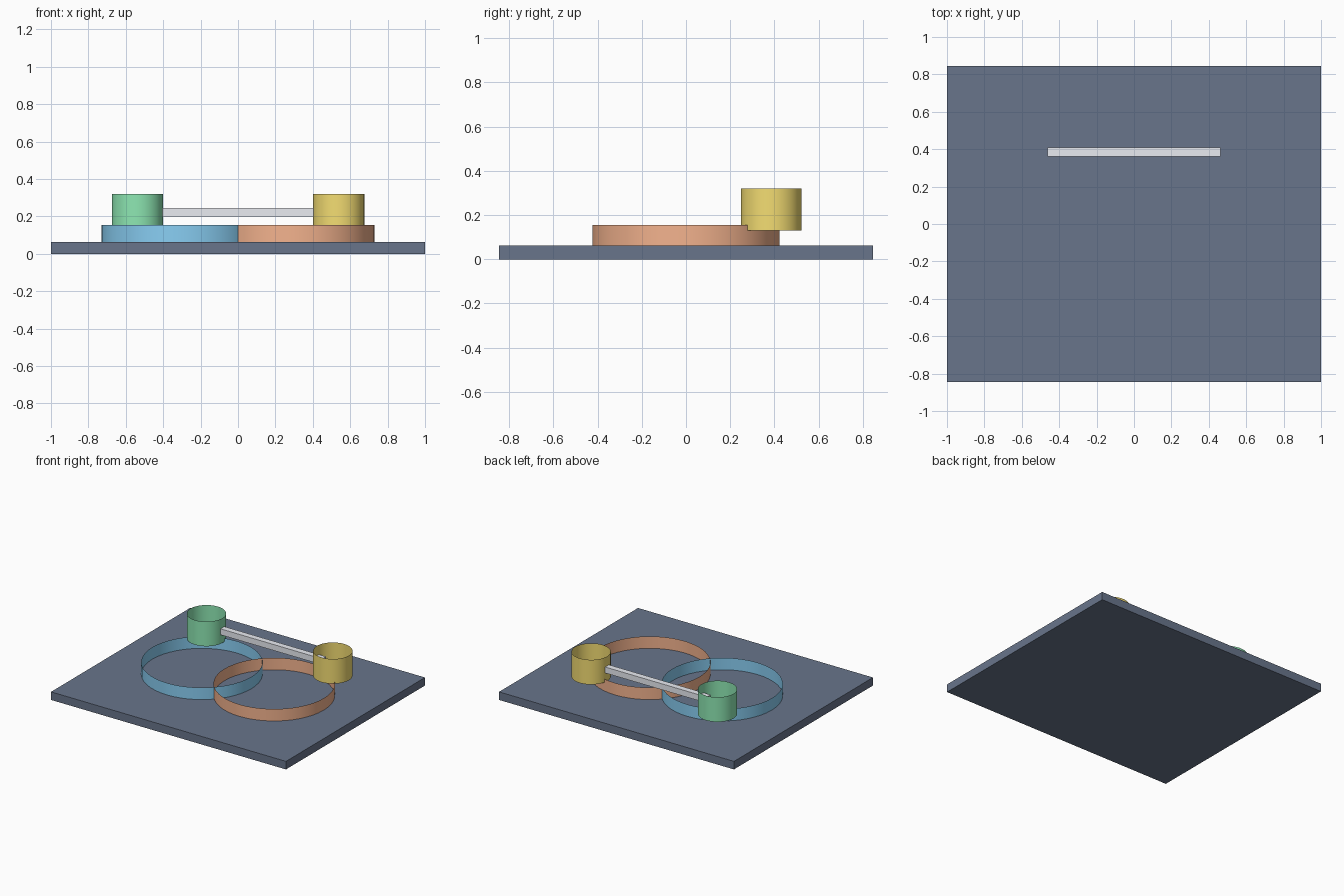
import bpy

if "Cube" in bpy.data.objects:
    bpy.data.objects.remove(bpy.data.objects["Cube"])


def paint(obj, color):
    mat = bpy.data.materials.new(obj.name + "_colour")
    mat.diffuse_color = (*color, 1)
    mat.use_nodes = True
    mat.node_tree.nodes["Principled BSDF"].inputs["Base Color"].default_value = mat.diffuse_color
    obj.data.materials.append(mat)


def box(name, lo, hi, color):
    centre = [(a + b) / 2 for a, b in zip(lo, hi)]
    bpy.ops.mesh.primitive_cube_add(size=1, location=centre)
    obj = bpy.context.object
    obj.name = name
    obj.scale = [b - a for a, b in zip(lo, hi)]
    bpy.ops.object.transform_apply(location=False, rotation=False, scale=True)
    paint(obj, color)


def open_tube(name, x, y, radius, z0, z1, color):
    # thin uncapped wall, open at both ends
    bpy.ops.mesh.primitive_cylinder_add(
        vertices=48, radius=radius, depth=z1 - z0,
        end_fill_type='NOTHING', location=(x, y, (z0 + z1) / 2))
    obj = bpy.context.object
    obj.name = name
    bpy.ops.object.shade_smooth_by_angle()
    paint(obj, color)


BLUE, ORANGE = (0.25, 0.62, 0.90), (0.90, 0.45, 0.27)
GREEN, YELLOW = (0.27, 0.80, 0.45), (0.90, 0.72, 0.17)

# base plate
box("base_plate", (-1, -0.845, 0), (1, 0.845, 0.062), (0.14, 0.178, 0.258))

# overlapping rings and the cups standing at their back edges
for side, s, ring_col, cup_col in (("left", -1, BLUE, GREEN), ("right", 1, ORANGE, YELLOW)):
    open_tube(side + "_ring", s * 0.308, 0, 0.423, 0.062, 0.154, ring_col)
    open_tube(side + "_cup", s * 0.538, 0.385, 0.137, 0.13, 0.32, cup_col)

# bar joining the two cups
box("connecting_bar", (-0.462, 0.362, 0.2), (0.462, 0.408, 0.246), (0.82, 0.84, 0.89))
